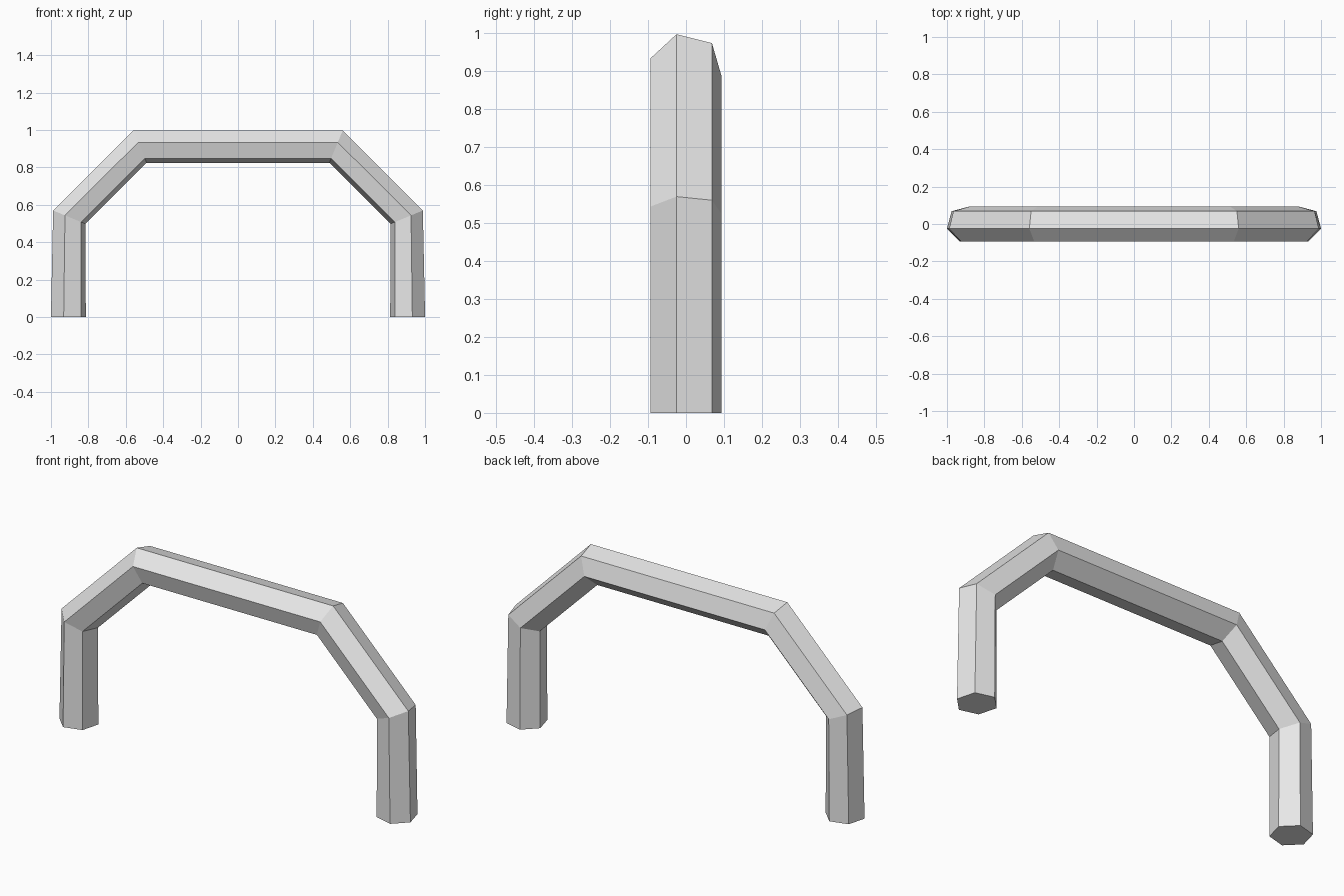
import bpy
import bmesh
from math import cos, sin, radians

cube = bpy.data.objects.get("Cube")
if cube:
    bpy.data.objects.remove(cube, do_unlink=True)

SIDES = 6
RADIUS = 0.0966
TWIST = -15  # degrees the hexagon is turned about the path

# Centre line of the right half: x, z, and the angle of the outward direction
half = [(0.907, 0.0, 0), (0.902, 0.534, 22.5), (0.524, 0.911, 67.5)]
stations = half + [(-x, z, 180 - a) for x, z, a in reversed(half)]

# Hexagonal sections swept along the arch
bm = bmesh.new()
rings = []
for x, z, angle in stations:
    out_x, out_z = cos(radians(angle)), sin(radians(angle))
    ring = []
    for i in range(SIDES):
        turn = radians(TWIST + 360 * i / SIDES)
        r, y = RADIUS * cos(turn), RADIUS * sin(turn)
        ring.append(bm.verts.new((x + r * out_x, y, z + r * out_z)))
    rings.append(ring)

for a, b in zip(rings, rings[1:]):
    for i in range(SIDES):
        j = (i + 1) % SIDES
        bm.faces.new((a[i], a[j], b[j], b[i]))

# Closed feet
bm.faces.new(rings[0])
bm.faces.new(rings[-1])
bmesh.ops.recalc_face_normals(bm, faces=bm.faces)

mesh = bpy.data.meshes.new("arch_tube")
bm.to_mesh(mesh)
bm.free()

# Plain grey material
grey = bpy.data.materials.new("light_grey")
grey.use_nodes = True
colour = (0.8, 0.8, 0.8, 1.0)
grey.diffuse_color = colour
for node in grey.node_tree.nodes:
    if node.type == 'BSDF_PRINCIPLED':
        node.inputs["Base Color"].default_value = colour
mesh.materials.append(grey)

arch = bpy.data.objects.new("arch_tube", mesh)
bpy.context.collection.objects.link(arch)
